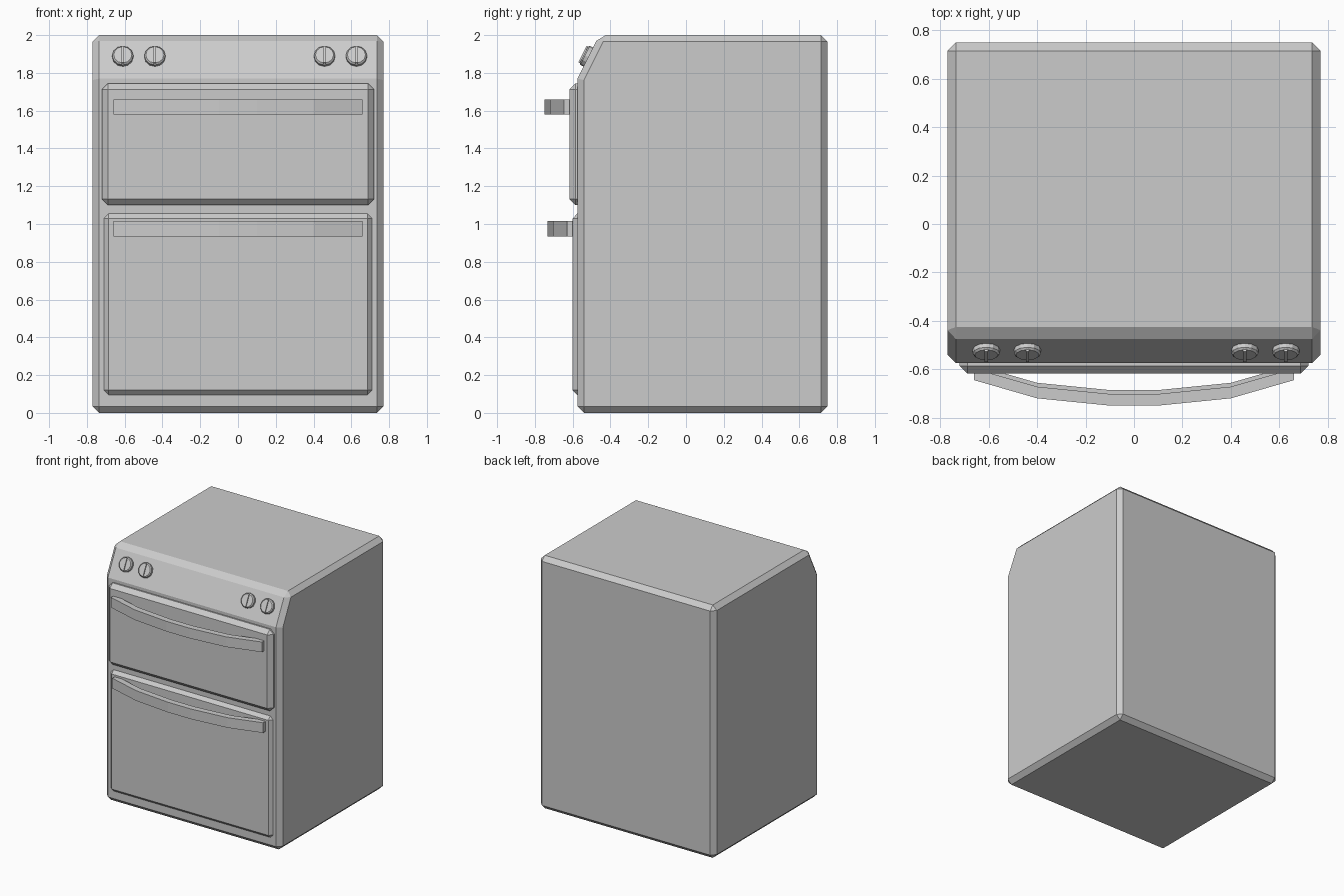
import bpy, bmesh, math
from mathutils import Matrix, Vector

if "Cube" in bpy.data.objects:
    bpy.data.objects.remove(bpy.data.objects["Cube"])


def finish(name, bm):
    bmesh.ops.recalc_face_normals(bm, faces=bm.faces)
    me = bpy.data.meshes.new(name)
    bm.to_mesh(me)
    bm.free()
    ob = bpy.data.objects.new(name, me)
    bpy.context.collection.objects.link(ob)
    return ob


def prism(name, base, direction):
    """Extrude a closed outline of 3D points along a direction."""
    bm = bmesh.new()
    face = bm.faces.new([bm.verts.new(p) for p in base])
    ext = bmesh.ops.extrude_face_region(bm, geom=[face])
    bmesh.ops.translate(bm, vec=direction,
                        verts=[v for v in ext["geom"] if isinstance(v, bmesh.types.BMVert)])
    return finish(name, bm)


def bevel(ob, width):
    mod = ob.modifiers.new("chamfer", "BEVEL")
    mod.width = width
    mod.segments = 1
    mod.limit_method = "ANGLE"
    mod.angle_limit = math.radians(40)


# Body with sloping control panel
profile = [(-0.575, 0), (0.75, 0), (0.75, 2), (-0.46, 2), (-0.575, 1.77)]
body = prism("oven_body", [(-0.77, y, z) for y, z in profile], (1.54, 0, 0))
bevel(body, 0.035)


# Doors
def door(name, w, z0, z1, y, chamfer):
    ob = prism(name, [(-w, y, z0), (w, y, z0), (w, y, z1), (-w, y, z1)], (0, 0.1, 0))
    bevel(ob, chamfer)


door("upper_door", 0.72, 1.10, 1.745, -0.618, 0.032)
door("lower_door", 0.71, 0.095, 1.055, -0.60, 0.025)


# Bowed handles
def handle(name, z, shift):
    half = [(-0.66, -0.645), (-0.4, -0.72), (-0.1, -0.75)]
    outer = half + [(-x, y) for x, y in reversed(half)]
    inner = [(x, y + 0.048) for x, y in reversed(outer)]
    prism(name, [(x, y + shift, z) for x, y in outer + inner], (0, 0, 0.08))


handle("upper_handle", 1.58, 0)
handle("lower_handle", 0.935, 0.016)

# Knobs on the sloping panel, each a chamfered disc with a grip ridge
normal = Vector((0, -0.23, 0.115)).normalized()
up = Vector((0, 0.115, 0.23)).normalized()
for i, x in enumerate((-0.61, -0.44, 0.458, 0.627)):
    place = Matrix((Vector((1, 0, 0)), up, normal)).transposed().to_4x4()
    place.translation = (x, -0.518, 1.884)
    bm = bmesh.new()
    bmesh.ops.create_cone(bm, cap_ends=True, segments=12, radius1=0.056, radius2=0.056,
                          depth=0.02, matrix=place @ Matrix.Translation((0, 0, 0.008)))
    bmesh.ops.create_cone(bm, cap_ends=True, segments=12, radius1=0.056, radius2=0.048,
                          depth=0.008, matrix=place @ Matrix.Translation((0, 0, 0.022)))
    bmesh.ops.create_cube(bm, size=1, matrix=place @ Matrix.Translation((0, 0, 0.022))
                          @ Matrix.Diagonal((0.014, 0.098, 0.024, 1)))
    finish(f"knob_{i + 1}", bm)
